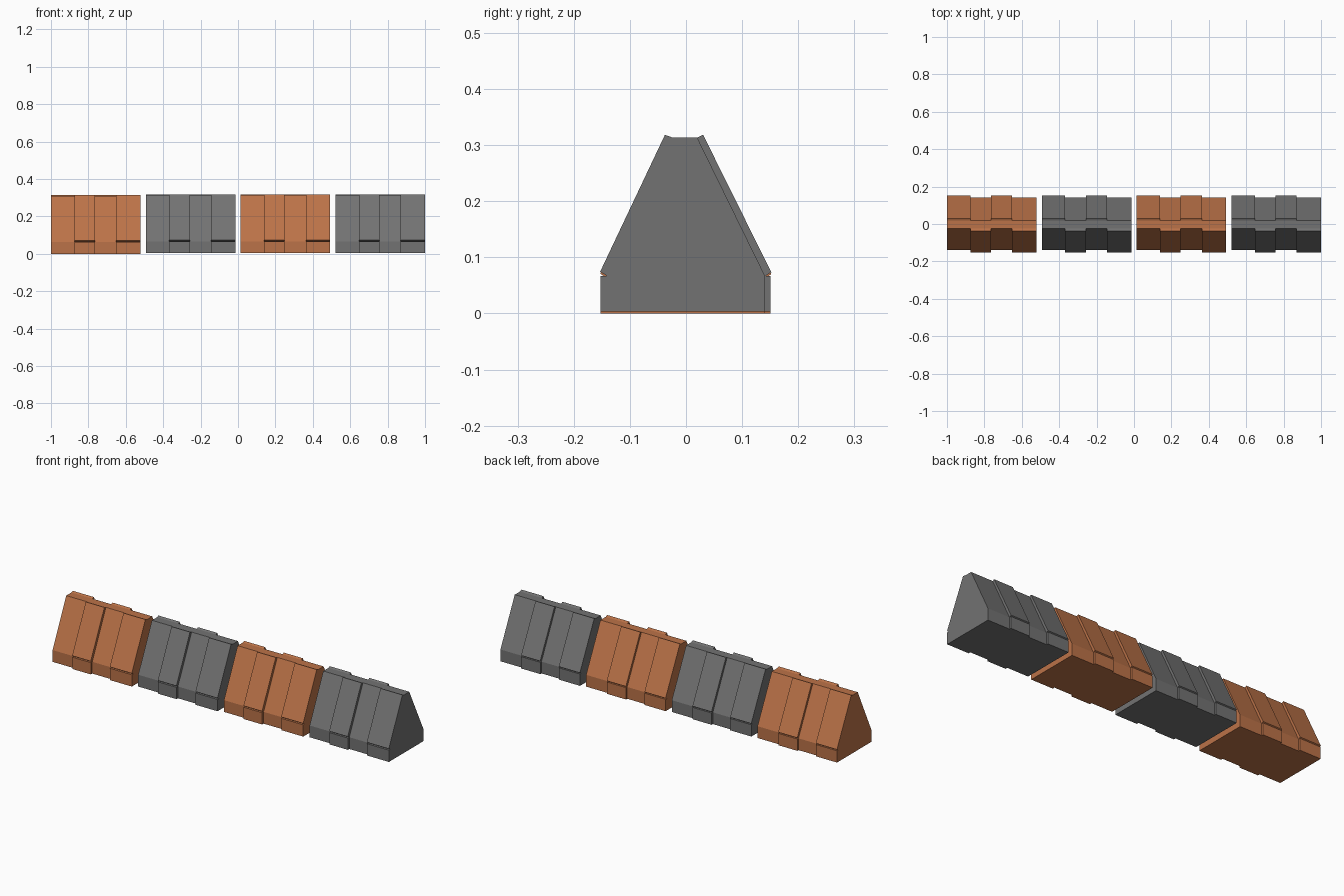
import bpy, bmesh

cube = bpy.data.objects.get("Cube")
if cube:
    bpy.data.objects.remove(cube, do_unlink=True)


def material(name, rgb):
    m = bpy.data.materials.new(name)
    m.use_nodes = True
    m.diffuse_color = (*rgb, 1)
    m.node_tree.nodes["Principled BSDF"].inputs["Base Color"].default_value = (*rgb, 1)
    return m


orange = material("terracotta orange", (0.50, 0.17, 0.065))
grey = material("stone grey", (0.17, 0.17, 0.17))

# Half profiles from bottom to top, as (distance from centre, height)
RAISED_FRONT = [(.152, 0), (.152, .063), (.140, .063), (.153, .071), (.0375, .315), (.024, .310)]
RAISED_BACK = [(.151, 0), (.151, .063), (.141, .063), (.152, .070), (.0305, .315), (.020, .310)]


def half(raised, is_raised):
    """A half profile; a recessed one folds the lip into the wall behind it."""
    if is_raised:
        return raised
    foot, eave, ridge = (raised[2][0], 0), raised[2], raised[5]
    return [foot, eave, eave, eave, ridge, ridge]


def section(front_raised):
    front = [(-d, z) for d, z in half(RAISED_FRONT, front_raised)]
    back = half(RAISED_BACK, not front_raised)
    return front + back[::-1]


STEPS = [0, .125, .235, .348, .478]


def barrier_block(name, x0, z0, mat):
    bm = bmesh.new()
    rings = []
    # Four slices, raised in turn on the back and on the front
    for i in range(4):
        for x in STEPS[i:i + 2]:
            rings.append([bm.verts.new((x0 + x, y, z0 + z)) for y, z in section(i % 2 == 1)])
    n = len(rings[0])
    for r in range(len(rings) - 1):
        for k in range(n):
            # Steps between slices need no strip along the flat top or base
            if r % 2 and k in (n // 2 - 1, n - 1):
                continue
            j = (k + 1) % n
            bm.faces.new((rings[r][k], rings[r][j], rings[r + 1][j], rings[r + 1][k]))
    bm.faces.new(rings[0])
    bm.faces.new(rings[-1])
    bmesh.ops.remove_doubles(bm, verts=bm.verts, dist=0.0005)
    bmesh.ops.recalc_face_normals(bm, faces=bm.faces)
    mesh = bpy.data.meshes.new(name)
    bm.to_mesh(mesh)
    bm.free()
    mesh.materials.append(mat)
    bpy.context.collection.objects.link(bpy.data.objects.new(name, mesh))


# Row of blocks in alternating colours, the first one sitting slightly lower
for b in range(4):
    barrier_block(f"barrier_block_{b + 1}", -1 + b * .5073,
                  0 if b == 0 else .0035, grey if b % 2 else orange)
